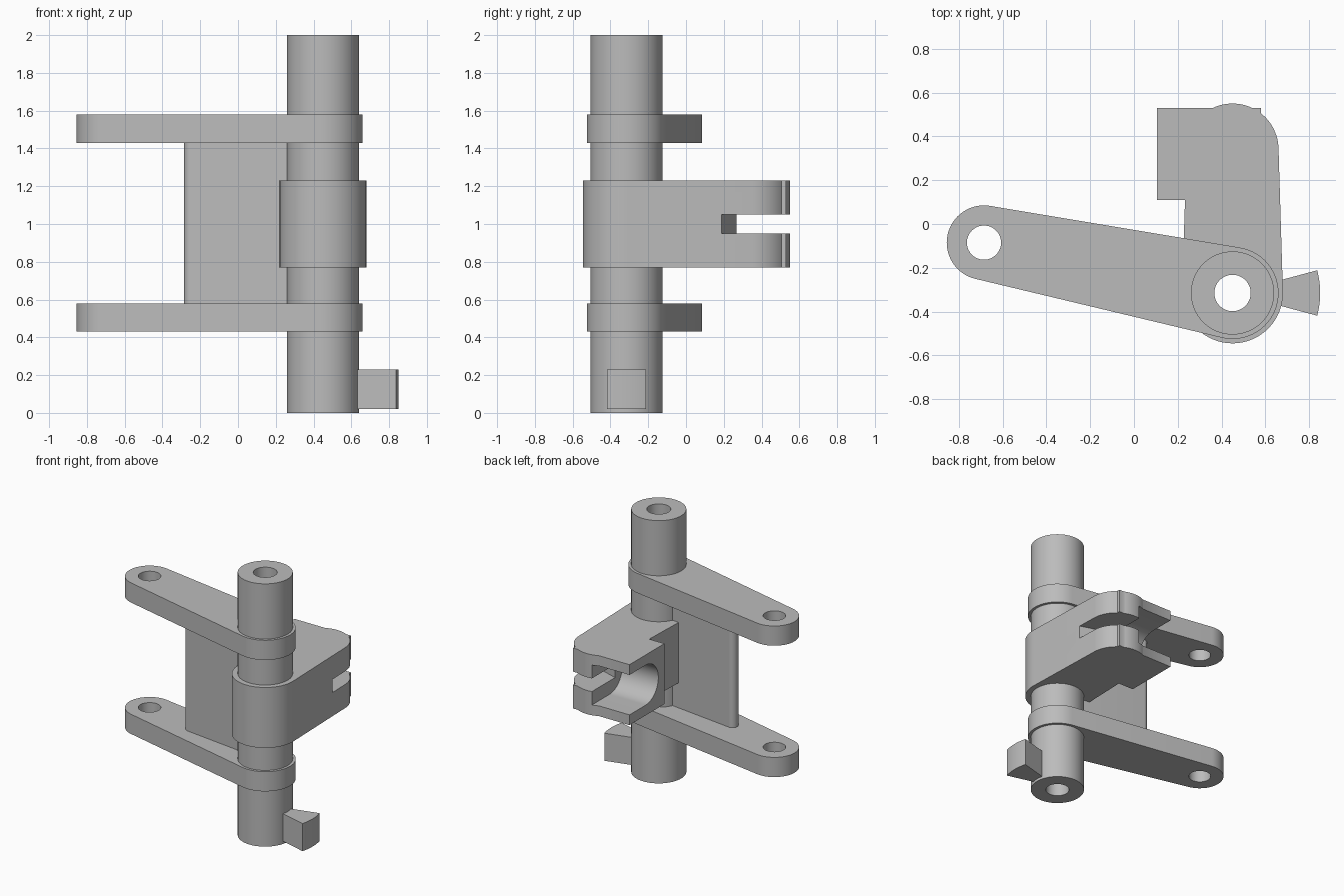
import bpy
import bmesh
from math import cos, sin, radians, hypot, atan2, degrees
from mathutils import Matrix

if "Cube" in bpy.data.objects:
    bpy.data.objects.remove(bpy.data.objects["Cube"], do_unlink=True)

grey = bpy.data.materials.new("machined_grey")
grey.use_nodes = True
colour = (0.5, 0.5, 0.5, 1)
grey.diffuse_color = colour
grey.node_tree.nodes["Principled BSDF"].inputs["Base Color"].default_value = colour

POLE = (0.45, -0.315)
EYE = (-0.685, -0.085)
BOSS = (0.45, 0.34)


def arc(centre, radius, start, end, steps=32):
    """Points along an arc, angles in degrees."""
    angles = [radians(start + (end - start) * i / steps) for i in range(steps + 1)]
    return [(centre[0] + radius * cos(a), centre[1] + radius * sin(a)) for a in angles]


def circle(centre, radius, sides=64):
    return arc(centre, radius, 0, 360, sides)[:-1]


def capsule(a, ra, b, rb):
    """Outline of two circles joined by their outer tangents."""
    dx, dy = b[0] - a[0], b[1] - a[1]
    along = degrees(atan2(dy, dx))
    tilt = (ra - rb) / hypot(dx, dy)
    spread = degrees(atan2((1 - tilt * tilt) ** 0.5, tilt))
    return (arc(b, rb, along - spread, along + spread)
            + arc(a, ra, along + spread, along + 360 - spread))


def prism(name, outline, low, high, sideways=False):
    """Extrude an outline along z, or along x when sideways."""
    bm = bmesh.new()
    face = bm.faces.new([bm.verts.new((p[0], p[1], low)) for p in outline])
    new = bmesh.ops.extrude_face_region(bm, geom=[face])["geom"]
    verts = [v for v in new if isinstance(v, bmesh.types.BMVert)]
    bmesh.ops.translate(bm, verts=verts, vec=(0, 0, high - low))
    if sideways:
        cycle = Matrix(((0, 0, 1), (1, 0, 0), (0, 1, 0)))
        bmesh.ops.transform(bm, matrix=cycle.to_4x4(), verts=bm.verts)
    bmesh.ops.recalc_face_normals(bm, faces=bm.faces)
    mesh = bpy.data.meshes.new(name)
    bm.to_mesh(mesh)
    bm.free()
    mesh.materials.append(grey)
    obj = bpy.data.objects.new(name, mesh)
    bpy.context.collection.objects.link(obj)
    return obj


def cut(obj, *cutters):
    """Subtract each cutter, then discard it."""
    for cutter in cutters:
        cutter.hide_render = True
        mod = obj.modifiers.new("cut", "BOOLEAN")
        mod.operation = "DIFFERENCE"
        mod.solver = "EXACT"
        mod.object = cutter
        bpy.context.view_layer.objects.active = obj
        bpy.ops.object.modifier_apply(modifier=mod.name)
        bpy.data.objects.remove(cutter, do_unlink=True)


def pole_bore():
    return prism("bore_cutter", circle(POLE, 0.083), -0.5, 2.5)


# Hollow upright pole
pole = prism("pole", circle(POLE, 0.19), 0, 2)
cut(pole, pole_bore())
parts = [pole]

# Two matching arms with an eye at the far end
for name, low in (("lower_arm", 0.43), ("upper_arm", 1.43)):
    arm = prism(name, capsule(EYE, 0.17, POLE, 0.21), low, low + 0.15)
    cut(arm, pole_bore(), prism("eye_cutter", circle(EYE, 0.078), 0, 2))
    parts.append(arm)

# Web plate with a rounded free edge, between the arms
parts.append(prism("web_plate", capsule((-0.245, -0.21), 0.04, (0.31, -0.28), 0.04), 0.58, 1.43))

# Swinging block around the pole, with its side boss
outline = (arc(POLE, 0.23, 178, 362)
           + arc(BOSS, 0.21, 2, 51.8, 16) + [(0.58, 0.53)]
           + arc(BOSS, 0.21, 64.8, 115.2, 16)
           + [(0.105, 0.53), (0.105, 0.11), (0.233, 0.11)])
block = prism("clevis_block", outline, 0.77, 1.23)

# Open round-bottomed pocket and the narrow slot beyond it
pocket = arc((0.335, 1), 0.152, 90, 270) + [(0.7, 0.848), (0.7, 1.152)]
slot = [(0.72, 0.17), (0.72, 0.7), (0.4, 0.7), (0.4, 0.27)]
cut(block, pole_bore(),
    prism("pocket_cutter", pocket, 0, 0.41, sideways=True),
    prism("slot_cutter", slot, 0.95, 1.05))
parts.append(block)

# Fan-shaped key at the foot of the pole
key = arc(POLE, 0.15, -15, 15, 8) + arc(POLE, 0.4, 15, -15, 16)
parts.append(prism("foot_key", key, 0.02, 0.23))

# Smooth round walls, crisp edges
bpy.ops.object.select_all(action="DESELECT")
for part in parts:
    part.select_set(True)
bpy.context.view_layer.objects.active = pole
bpy.ops.object.shade_smooth_by_angle(angle=radians(25))
